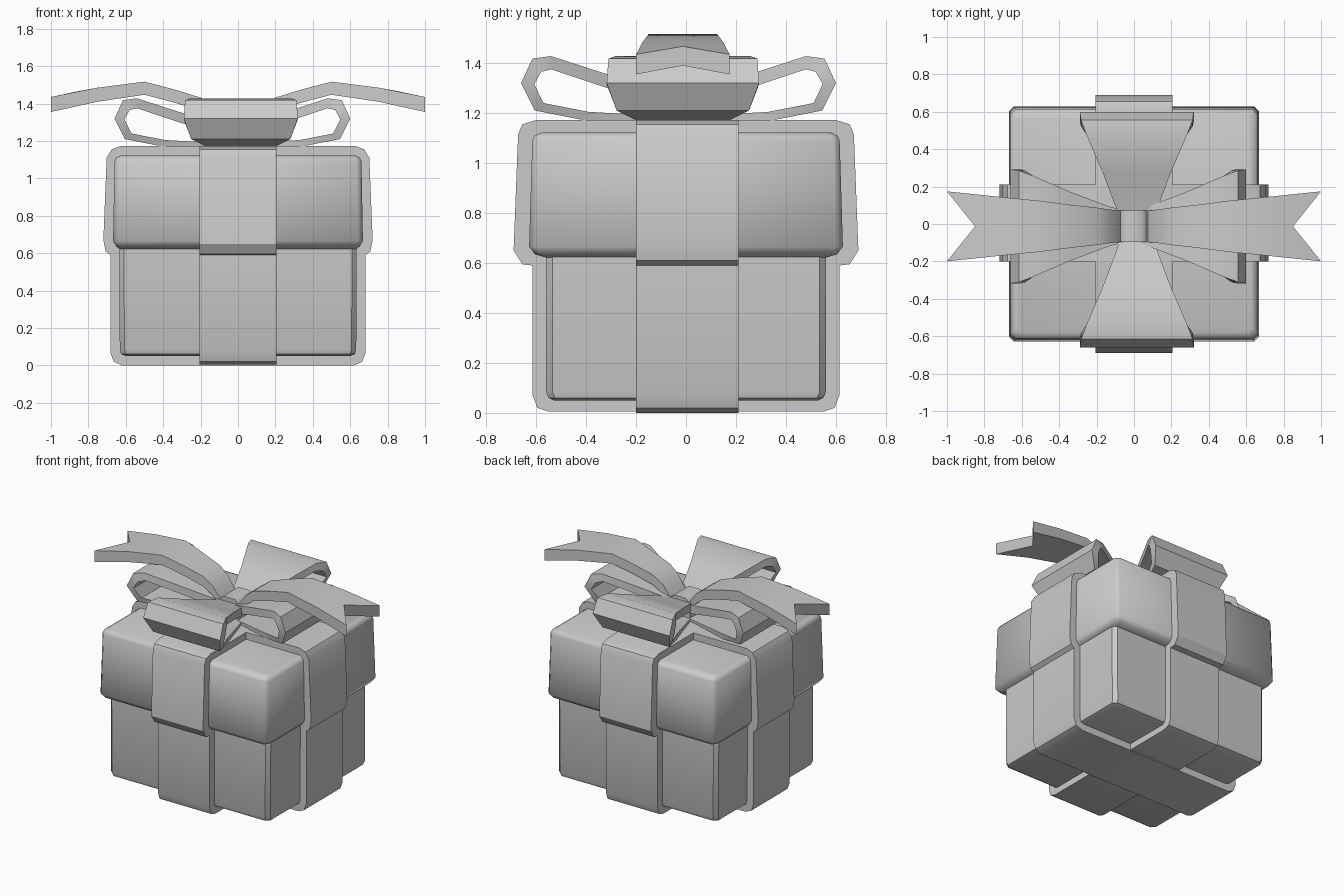
import bpy, bmesh
from mathutils import Matrix
from math import pi

if "Cube" in bpy.data.objects:
    bpy.data.objects.remove(bpy.data.objects["Cube"])


def finish(name, bm, matrix=Matrix(), angle=0.6):
    bmesh.ops.transform(bm, matrix=matrix, verts=bm.verts)
    bmesh.ops.recalc_face_normals(bm, faces=bm.faces)
    me = bpy.data.meshes.new(name)
    bm.to_mesh(me)
    bm.free()
    ob = bpy.data.objects.new(name, me)
    bpy.context.collection.objects.link(ob)
    bpy.ops.object.select_all(action='DESELECT')
    ob.select_set(True)
    bpy.context.view_layer.objects.active = ob
    bpy.ops.object.shade_smooth_by_angle(angle=angle)
    return ob


def loft(name, rings, matrix=Matrix(), closed=False, angle=0.6):
    """Skin a series of equal-length point rings."""
    bm = bmesh.new()
    vs = [[bm.verts.new(p) for p in r] for r in rings]
    n = len(rings[0])
    pairs = list(zip(vs, vs[1:]))
    if closed:
        pairs.append((vs[-1], vs[0]))
    for a, b in pairs:
        for i in range(n):
            j = (i + 1) % n
            bm.faces.new((a[i], a[j], b[j], b[i]))
    if not closed:
        bm.faces.new(vs[0])
        bm.faces.new(vs[-1])
    return finish(name, bm, matrix, angle)


def rect(hx, hy, z, c=0.025):
    """Rectangle with small corner chamfers."""
    return [(hx - c, -hy, z), (hx, -hy + c, z), (hx, hy - c, z), (hx - c, hy, z),
            (-hx + c, hy, z), (-hx, hy - c, z), (-hx, -hy + c, z), (-hx + c, -hy, z)]


# Box body and lid
loft("box_body", [rect(.60, .53, .05), rect(.625, .55, .06), rect(.632, .56, .085),
                  rect(.635, .56, .66)])
loft("box_lid", [rect(.63, .555, .62), rect(.65, .605, .635), rect(.668, .628, .665),
                 rect(.66, .615, 1.09), rect(.652, .605, 1.11), rect(.63, .58, 1.122)], angle=1.0)


# Ribbon straps wrapped around the box: outer and inner half profiles
def strap(name, outer, inner, half, matrix, shift=0):
    o = outer + [(-x, z) for x, z in reversed(outer)]
    i = inner + [(-x, z) for x, z in reversed(inner)]
    rings = [[(a[0], -half + shift, a[1]), (a[0], half + shift, a[1]),
              (b[0], half + shift, b[1]), (b[0], -half + shift, b[1])] for a, b in zip(o, i)]
    loft(name, rings, matrix, closed=True)


quarter = Matrix.Rotation(pi / 2, 4, 'Z')
strap("strap_across",
      [(.62, 0), (.665, .02), (.683, .07), (.683, .59), (.708, .61), (.72, .67),
       (.702, 1.11), (.675, 1.155), (.63, 1.172)],
      [(.59, .055), (.62, .06), (.63, .085), (.63, .62), (.65, .64), (.66, .67),
       (.655, 1.08), (.64, 1.1), (.62, 1.115)], .205, Matrix(), .005)
strap("strap_lengthwise",
      [(.55, .005), (.595, .02), (.614, .07), (.614, .59), (.655, .595), (.69, .65),
       (.672, 1.115), (.655, 1.155), (.60, 1.172)],
      [(.52, .055), (.54, .06), (.555, .085), (.555, .62), (.60, .64), (.62, .67),
       (.61, 1.08), (.60, 1.1), (.57, 1.115)], .205, quarter)

# Bow loops: outer distance, outer height, inner distance, inner height, half width
LOOP = [(0, 1.28, 0, 1.22, .08), (.1, 1.30, .1, 1.24, .105), (.3, 1.36, .3, 1.305, .18),
        (.51, 1.428, .51, 1.375, .27), (.585, 1.418, .55, 1.365, .298),
        (.63, 1.32, .577, 1.315, .305), (.575, 1.21, .54, 1.24, .265),
        (.36, 1.168, .36, 1.205, .18), (.1, 1.15, .1, 1.19, .10), (0, 1.15, 0, 1.19, .08)]
for k, side in enumerate(("right", "back", "left", "front")):
    rings = [[(a, -w, b), (a, w, b), (c, w, d), (c, -w, d)] for a, b, c, d, w in LOOP]
    offset = (.015, -.03, 0) if k % 2 else (-.03, -.0125, 0)
    loft("bow_loop_" + side, rings,
         Matrix.Translation(offset) @ Matrix.Rotation(k * pi / 2, 4, 'Z'))

# Ribbon tails with notched ends: distance, top height, bottom height, half width
TAIL = [(.04, 1.25, 1.20, .08), (.08, 1.31, 1.25, .085), (.13, 1.38, 1.31, .09),
        (.2, 1.432, 1.36, .1), (.34, 1.475, 1.405, .115), (.5, 1.517, 1.447, .136),
        (.75, 1.485, 1.41, .161), (1, 1.435, 1.355, .187)]
for k, side in enumerate(("right", "left")):
    rings = []
    for x, t, b, w in TAIL:
        m, mt, mb = (.85, 1.467, 1.39) if x == 1 else (x, t, b)
        rings.append([(x, -w, t), (m, 0, mt), (x, w, t), (x, w, b), (m, 0, mb), (x, -w, b)])
    loft("ribbon_tail_" + side, rings,
         Matrix.Translation((0, -.0125, 0)) @ Matrix.Rotation(k * pi, 4, 'Z'))

# Centre knot
KNOT = [(-.08, 1.15), (.075, 1.15), (.078, 1.29), (.045, 1.325), (-.05, 1.325), (-.083, 1.29)]
loft("bow_knot", [[(x, y, z) for x, z in KNOT] for y in (-.097, .073)], angle=0.9)
